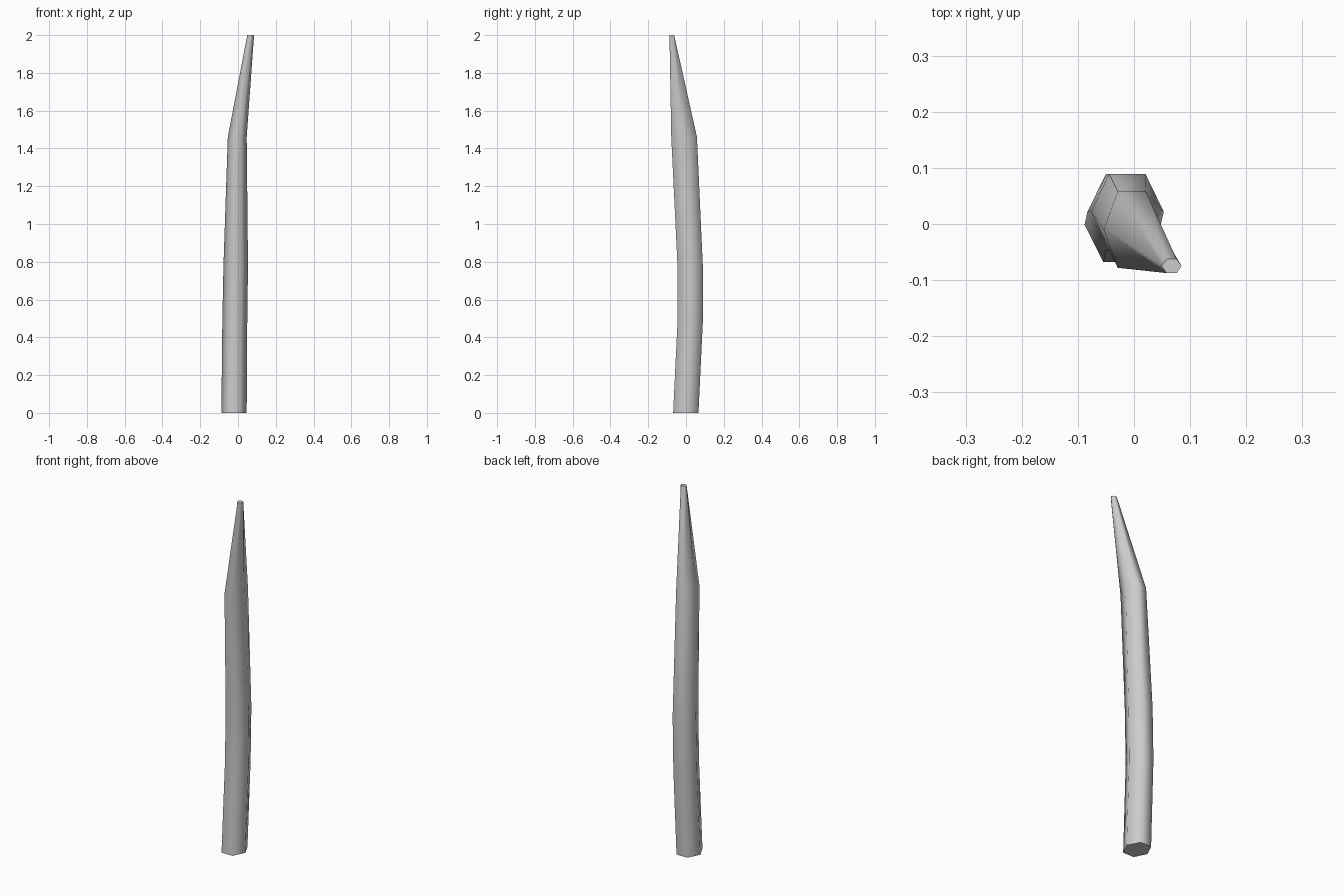
import bpy, bmesh, math

if "Cube" in bpy.data.objects:
    bpy.data.objects.remove(bpy.data.objects["Cube"])

# Cross-sections up the bent stake: centre x, centre y, z, half width, half depth
SECTIONS = [
    (-0.021, -0.001, 0.00, 0.067, 0.067),
    (-0.017, 0.022, 0.48, 0.066, 0.067),
    (-0.012, 0.022, 0.78, 0.065, 0.067),
    (-0.004, -0.010, 1.46, 0.050, 0.068),
    (0.067, -0.075, 2.00, 0.018, 0.0125),
]
SIDES = 6


def hex_ring(bm, cx, cy, z, rx, ry):
    k = ry / math.sin(math.pi / 3)
    return [bm.verts.new((cx + rx * math.cos(a), cy + k * math.sin(a), z))
            for a in (math.tau * i / SIDES for i in range(SIDES))]


# Stake: six-sided loft, capped at both ends
bm = bmesh.new()
rings = [hex_ring(bm, *s) for s in SECTIONS]
for low, high in zip(rings, rings[1:]):
    for i in range(SIDES):
        j = (i + 1) % SIDES
        bm.faces.new((low[i], low[j], high[j], high[i]))
bm.faces.new(rings[0][::-1])
bm.faces.new(rings[-1])
bmesh.ops.recalc_face_normals(bm, faces=bm.faces)
mesh = bpy.data.meshes.new("wooden_stake")
bm.to_mesh(mesh)
bm.free()
stake = bpy.data.objects.new("wooden_stake", mesh)
bpy.context.collection.objects.link(stake)

# Smooth sides, crisp end caps
bpy.context.view_layer.objects.active = stake
stake.select_set(True)
bpy.ops.object.shade_smooth_by_angle(angle=math.radians(75))
